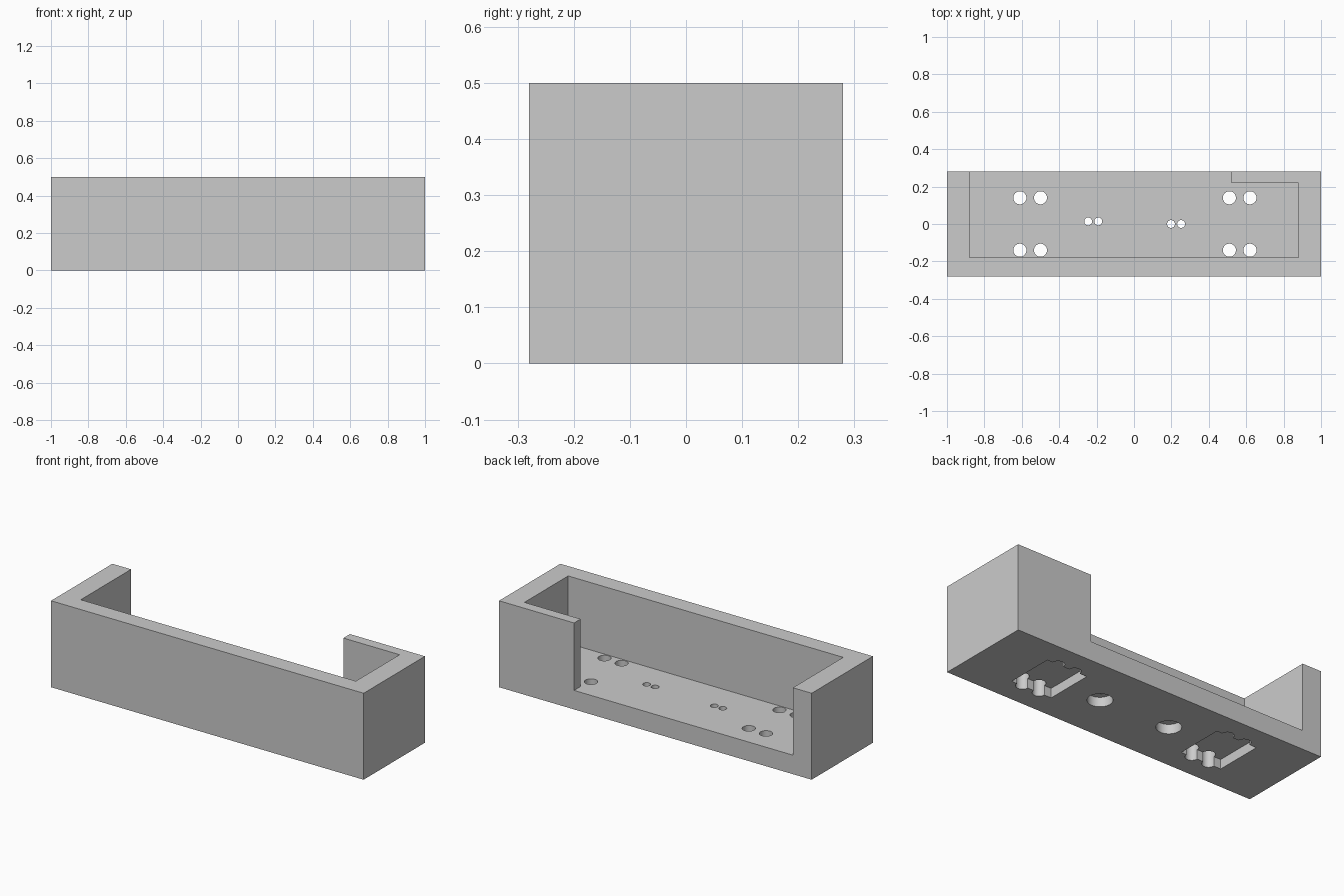
import bpy
import bmesh
from math import cos, sin, tau, radians

old = bpy.data.objects.get("Cube")
if old:
    bpy.data.objects.remove(old, do_unlink=True)

grey = bpy.data.materials.new("plain grey")
grey.use_nodes = True
colour = (0.6, 0.6, 0.6, 1)
grey.diffuse_color = colour
grey.node_tree.nodes["Principled BSDF"].inputs["Base Color"].default_value = colour


def prism(name, outline, bottom, top):
    """Extrude a flat outline between two heights."""
    bm = bmesh.new()
    face = bm.faces.new([bm.verts.new((x, y, bottom)) for x, y in outline])
    moved = bmesh.ops.extrude_face_region(bm, geom=[face])["geom"]
    for v in moved:
        if isinstance(v, bmesh.types.BMVert):
            v.co.z = top
    bmesh.ops.recalc_face_normals(bm, faces=bm.faces)
    mesh = bpy.data.meshes.new(name)
    bm.to_mesh(mesh)
    bm.free()
    mesh.materials.append(grey)
    obj = bpy.data.objects.new(name, mesh)
    bpy.context.collection.objects.link(obj)
    return obj


def rectangle(x0, x1, y0, y1):
    return [(x0, y0), (x1, y0), (x1, y1), (x0, y1)]


def circle(x, y, r, n=32):
    return [(x + r * cos(tau * i / n), y + r * sin(tau * i / n)) for i in range(n)]


tray = prism("tray_body", rectangle(-1, 1, -0.28, 0.28), 0, 0.5)
bpy.context.view_layer.objects.active = tray
tray.select_set(True)


def cut(outline, bottom, top):
    """Subtract a prism from the tray and discard the cutter."""
    cutter = prism("cutter", outline, bottom, top)
    cutter.hide_render = True
    mod = tray.modifiers.new("cut", "BOOLEAN")
    mod.operation = "DIFFERENCE"
    mod.solver = "EXACT"
    mod.object = cutter
    bpy.ops.object.modifier_apply(modifier=mod.name)
    bpy.data.objects.remove(cutter, do_unlink=True)


FLOOR, RECESS = 0.11, 0.055

# Main cavity, open at the back except for the short lip
cut([(-0.88, -0.18), (0.88, -0.18), (0.88, 0.22), (0.52, 0.22),
     (0.52, 0.4), (-0.88, 0.4)], FLOOR, 0.7)

# Rectangular recesses underneath, with four through holes at each
for side in (-1, 1):
    cx = 0.56 * side
    cut(rectangle(cx - 0.13, cx + 0.13, -0.14, 0.14), -0.1, RECESS)
    for dx in (-0.055, 0.055):
        for y in (-0.14, 0.14):
            cut(circle(cx + 0.005 + dx, y, 0.035), -0.2, 0.2)

# Round recesses underneath, with a pair of small through holes in each
for cx, cy in ((-0.218, 0.014), (0.225, 0)):
    cut(circle(cx, cy, 0.066), -0.1, RECESS)
    for dx in (-0.027, 0.027):
        cut(circle(cx + dx, cy, 0.021), -0.2, 0.2)

bpy.ops.object.shade_smooth_by_angle(angle=radians(30))
